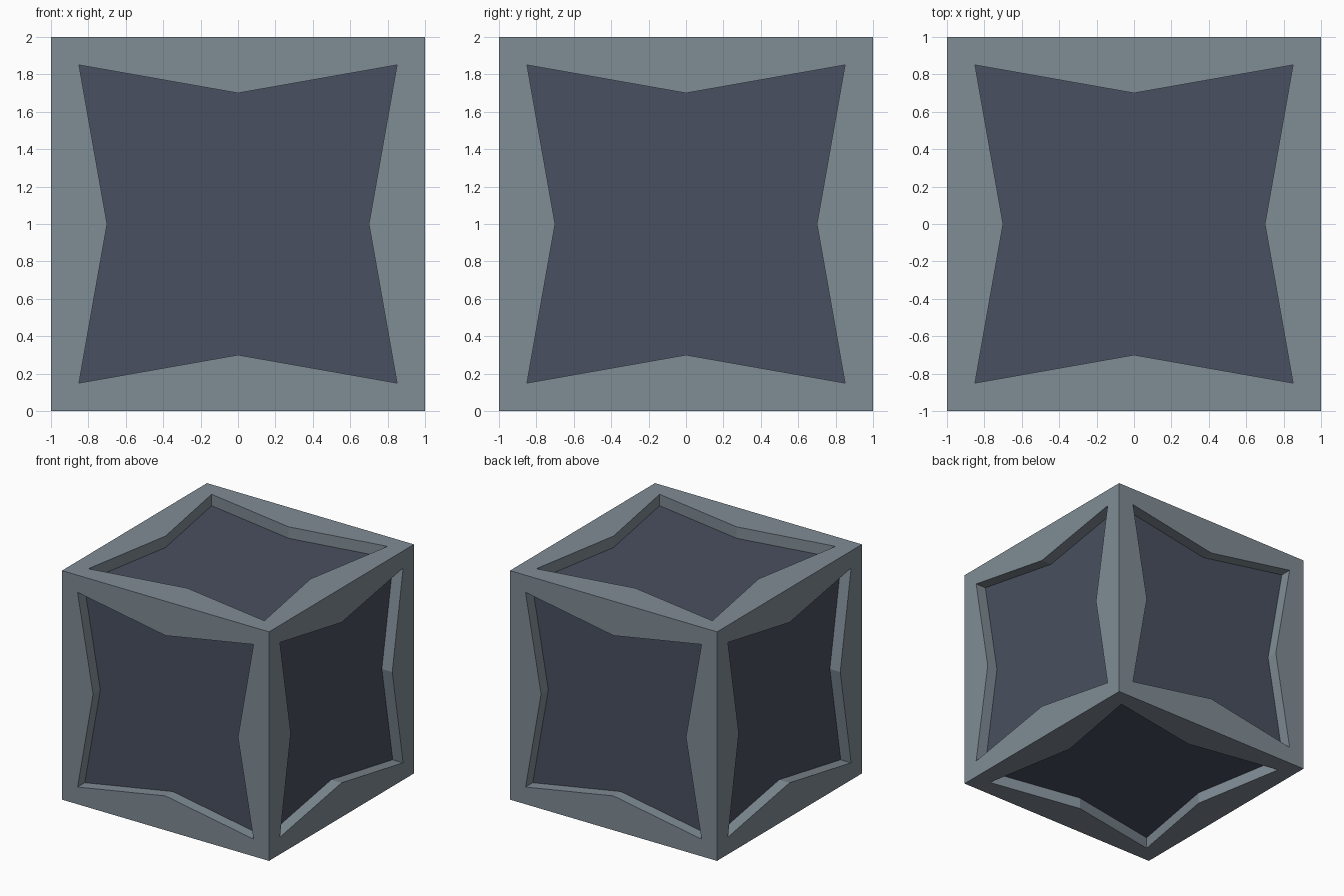
import bpy, bmesh, math
from mathutils import Matrix, Vector

if "Cube" in bpy.data.objects:
    bpy.data.objects.remove(bpy.data.objects["Cube"])

HALF, DEPTH = 1.0, 0.1      # half cube size, recess depth
TIP, WAIST = 0.85, 0.70     # star corner and pinched mid-side offsets


def material(name, rgb):
    m = bpy.data.materials.new(name)
    m.diffuse_color = (*rgb, 1.0)
    m.use_nodes = True
    m.node_tree.nodes["Principled BSDF"].inputs["Base Color"].default_value = m.diffuse_color
    return m


def ring(corner, mid, z):
    """Eight points around a side: corners alternating with edge midpoints."""
    pts = []
    for k in range(4):
        turn = Matrix.Rotation(k * math.pi / 2, 3, 'Z')
        pts += [turn @ Vector((corner, corner, z)), turn @ Vector((0, mid, z))]
    return pts


# Rotations taking the top side to all six sides
sides = [Matrix.Rotation(k * math.pi / 2, 3, 'X') for k in range(4)]
sides += [Matrix.Rotation(s * math.pi / 2, 3, 'Y') for s in (1, -1)]


def build(name, mat, add_side):
    bm = bmesh.new()
    for rot in sides:
        add_side(bm, rot)
    bmesh.ops.remove_doubles(bm, verts=bm.verts, dist=1e-4)
    me = bpy.data.meshes.new(name)
    bm.to_mesh(me)
    bm.free()
    me.materials.append(mat)
    ob = bpy.data.objects.new(name, me)
    ob.location.z = HALF
    bpy.context.collection.objects.link(ob)


def frame_side(bm, rot):
    # Outer border around the star opening, then the recess walls
    loops = [[bm.verts.new(rot @ p) for p in ring(c, m, z)] for c, m, z in
             ((HALF, HALF, HALF), (TIP, WAIST, HALF), (TIP, WAIST, HALF - DEPTH))]
    for a, b in zip(loops, loops[1:]):
        for i in range(8):
            j = (i + 1) % 8
            bm.faces.new((a[i], a[j], b[j], b[i]))


def panel_side(bm, rot):
    # Star-shaped floor of the recess
    bm.faces.new([bm.verts.new(rot @ p) for p in ring(TIP, WAIST, HALF - DEPTH)])


build("cube_frame", material("blue_grey", (0.216, 0.262, 0.300)), frame_side)
build("recessed_panels", material("dark_slate", (0.066, 0.080, 0.115)), panel_side)
